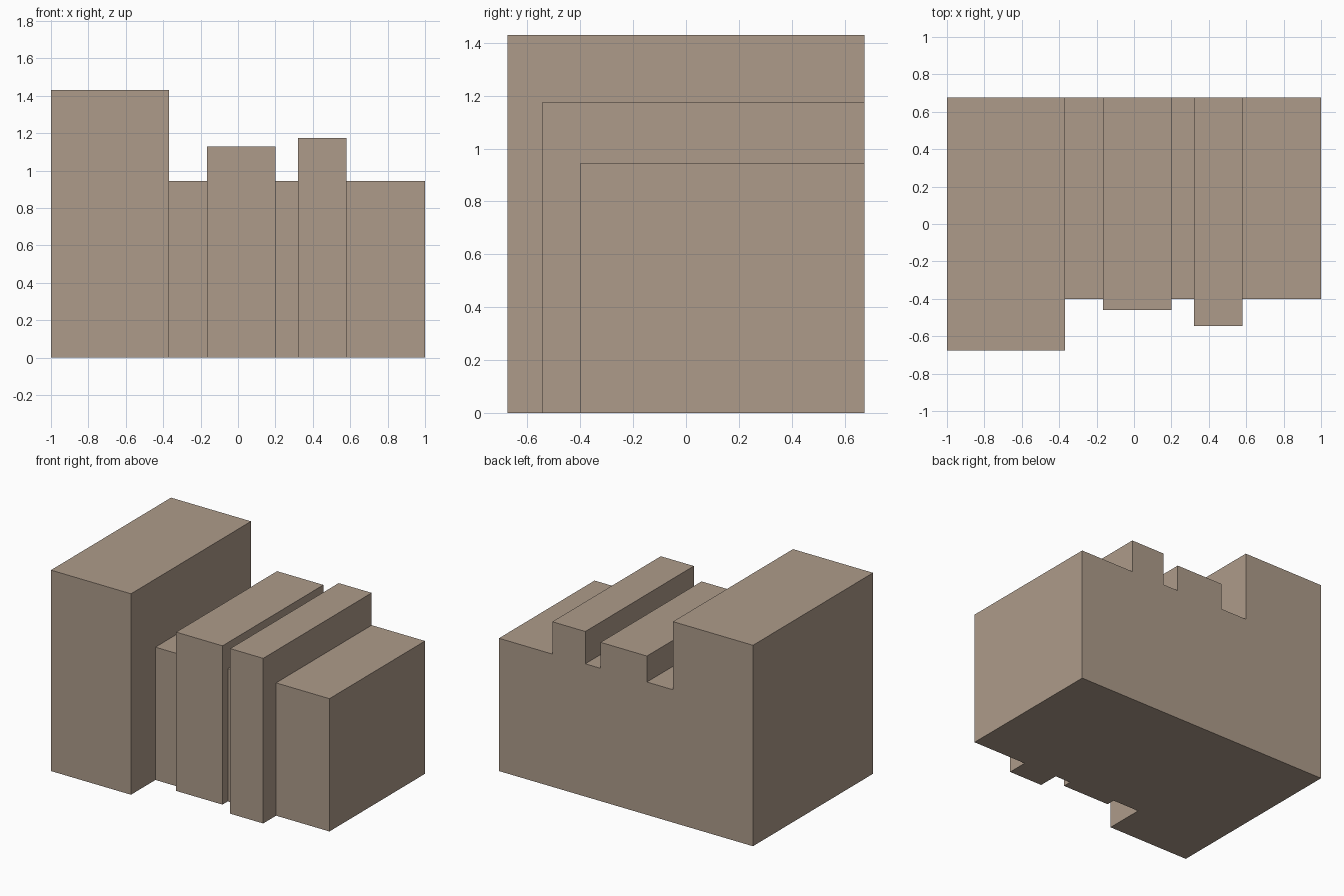
import bpy, bmesh, math

if "Cube" in bpy.data.objects:
    bpy.data.objects.remove(bpy.data.objects["Cube"])

LOW_H, LOW_FRONT, BACK = 0.945, -0.40, 0.675

# raised sections: (x start, x end, top height, front y)
SECTIONS = [
    (-1.0, -0.37, 1.43, -0.675),
    (-0.165, 0.20, 1.13, -0.46),
    (0.32, 0.58, 1.175, -0.545),
]

# low base block
bm = bmesh.new()
bmesh.ops.create_cube(bm, size=1)
for v in bm.verts:
    v.co.x *= 2
    v.co.y = BACK if v.co.y > 0 else LOW_FRONT
    v.co.z = LOW_H if v.co.z > 0 else 0

# slice the block at every section boundary
for x in sorted({x for s in SECTIONS for x in s[:2] if x > -1}):
    bmesh.ops.bisect_plane(bm, geom=bm.verts[:] + bm.edges[:] + bm.faces[:],
                           plane_co=(x, 0, 0), plane_no=(1, 0, 0))

# pull the top and front of each section outwards
for x0, x1, height, front in SECTIONS:
    bm.normal_update()
    faces = [f for f in bm.faces
             if x0 < f.calc_center_median().x < x1
             and (f.normal.z > 0.9 or f.normal.y < -0.9)]
    ext = bmesh.ops.extrude_face_region(bm, geom=faces)
    for v in ext["geom"]:
        if isinstance(v, bmesh.types.BMVert):
            if abs(v.co.z - LOW_H) < 1e-4:
                v.co.z = height
            if abs(v.co.y - LOW_FRONT) < 1e-4:
                v.co.y = front
    old = [f for f in faces if f.is_valid]
    if old:
        bmesh.ops.delete(bm, geom=old, context='FACES')

# merge coplanar pieces into clean flat faces
bmesh.ops.recalc_face_normals(bm, faces=bm.faces[:])
bmesh.ops.dissolve_limit(bm, angle_limit=math.radians(1),
                         verts=bm.verts[:], edges=bm.edges[:])

mesh = bpy.data.meshes.new("stepped_block")
bm.to_mesh(mesh)
bm.free()
block = bpy.data.objects.new("stepped_block", mesh)
bpy.context.collection.objects.link(block)

# tan colour
tan = bpy.data.materials.new("tan")
tan.diffuse_color = (0.42, 0.33, 0.255, 1)
tan.use_nodes = True
tan.node_tree.nodes["Principled BSDF"].inputs["Base Color"].default_value = tan.diffuse_color
mesh.materials.append(tan)
